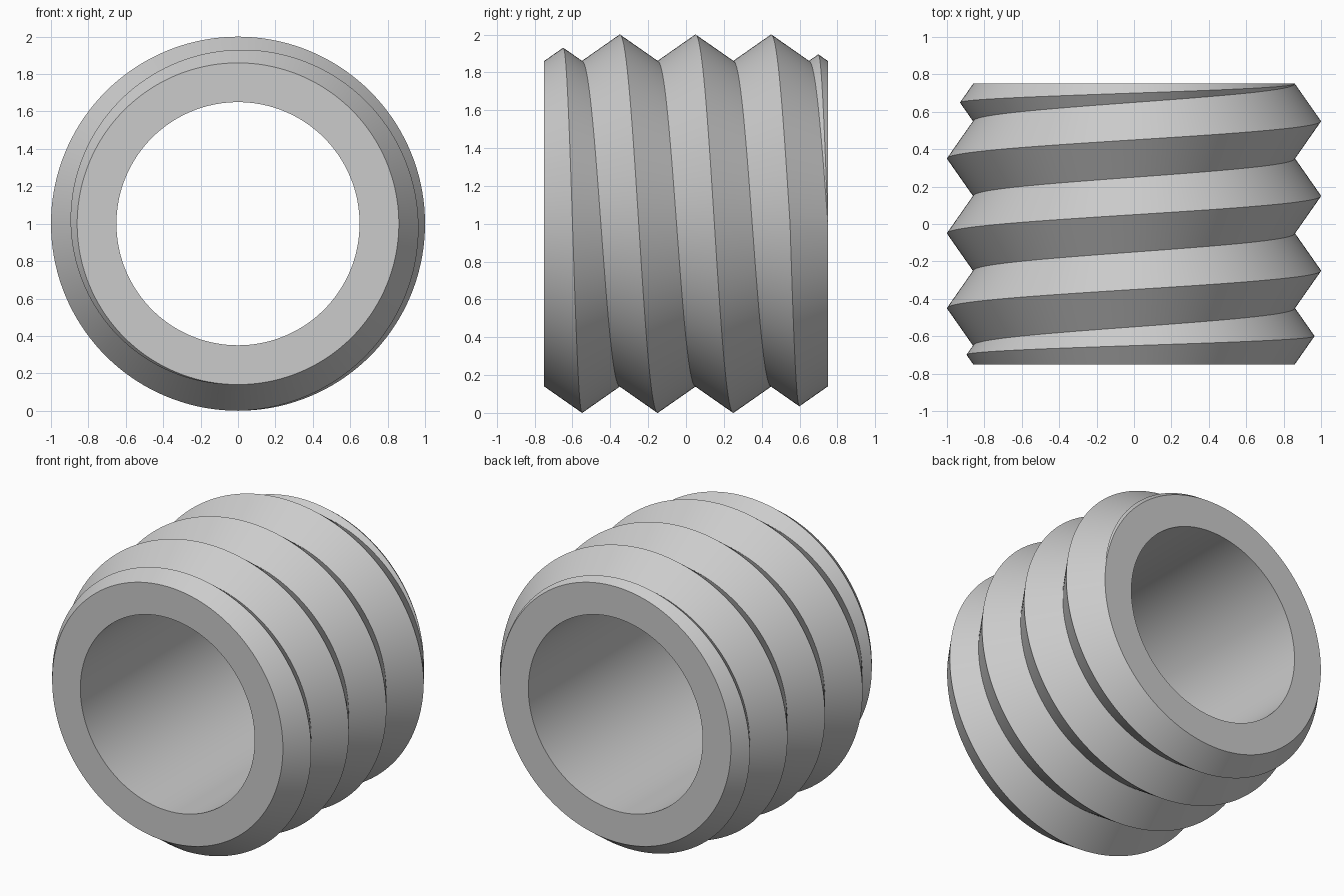
import bpy
import bmesh
from math import sin, cos, tau, radians

cube = bpy.data.objects.get("Cube")
if cube:
    bpy.data.objects.remove(cube, do_unlink=True)

END, PITCH = 0.75, 0.4
BORE, ROOT, CREST = 0.65, 0.86, 1.0
SLOPE = (CREST - ROOT) / (PITCH / 2)
SEGMENTS = 144


def section(t):
    """Closed (y, radius) outline of the wall after t of one turn."""
    roots = [-END + PITCH * (t + k) for k in range(4)]
    # Thread start, chamfered by the end face
    ys = [-END, (roots[0] - END) / 2]
    for root in roots[:-1]:
        ys += [root, min(root + PITCH / 2, (root + END) / 2)]
    # Thread run-out, chamfered by the other end face
    last = min(roots[-1], END)
    ys += [last, (last + END) / 2, END]
    outline = []
    for y in ys:
        phase = (y + END - PITCH * t) % PITCH
        thread = min(phase, PITCH - phase)
        outline.append((y, ROOT + SLOPE * min(thread, END - abs(y))))
    return outline + [(END, BORE), (-END, BORE)]


# Sweep the changing section once round the y axis
bm = bmesh.new()
rings = []
for i in range(SEGMENTS + 1):
    t = i / SEGMENTS
    a = tau * (t - 0.5)
    rings.append([bm.verts.new((r * sin(a), y, 1 + r * cos(a))) for y, r in section(t)])
for ring, following in zip(rings, rings[1:]):
    for j in range(len(ring)):
        k = (j + 1) % len(ring)
        bm.faces.new((ring[j], ring[k], following[k], following[j]))
bmesh.ops.remove_doubles(bm, verts=bm.verts, dist=0.0001)
bmesh.ops.recalc_face_normals(bm, faces=bm.faces)

mesh = bpy.data.meshes.new("threaded_sleeve")
bm.to_mesh(mesh)
bm.free()
sleeve = bpy.data.objects.new("threaded_sleeve", mesh)
bpy.context.collection.objects.link(sleeve)

# Plain grey
grey = bpy.data.materials.new("light_grey")
grey.use_nodes = True
colour = (0.6, 0.6, 0.6, 1)
grey.diffuse_color = colour
grey.node_tree.nodes["Principled BSDF"].inputs["Base Color"].default_value = colour
mesh.materials.append(grey)

# Smooth flanks with crisp crests, roots and rims
bpy.ops.object.select_all(action='DESELECT')
sleeve.select_set(True)
bpy.context.view_layer.objects.active = sleeve
bpy.ops.object.shade_smooth_by_angle(angle=radians(30))
